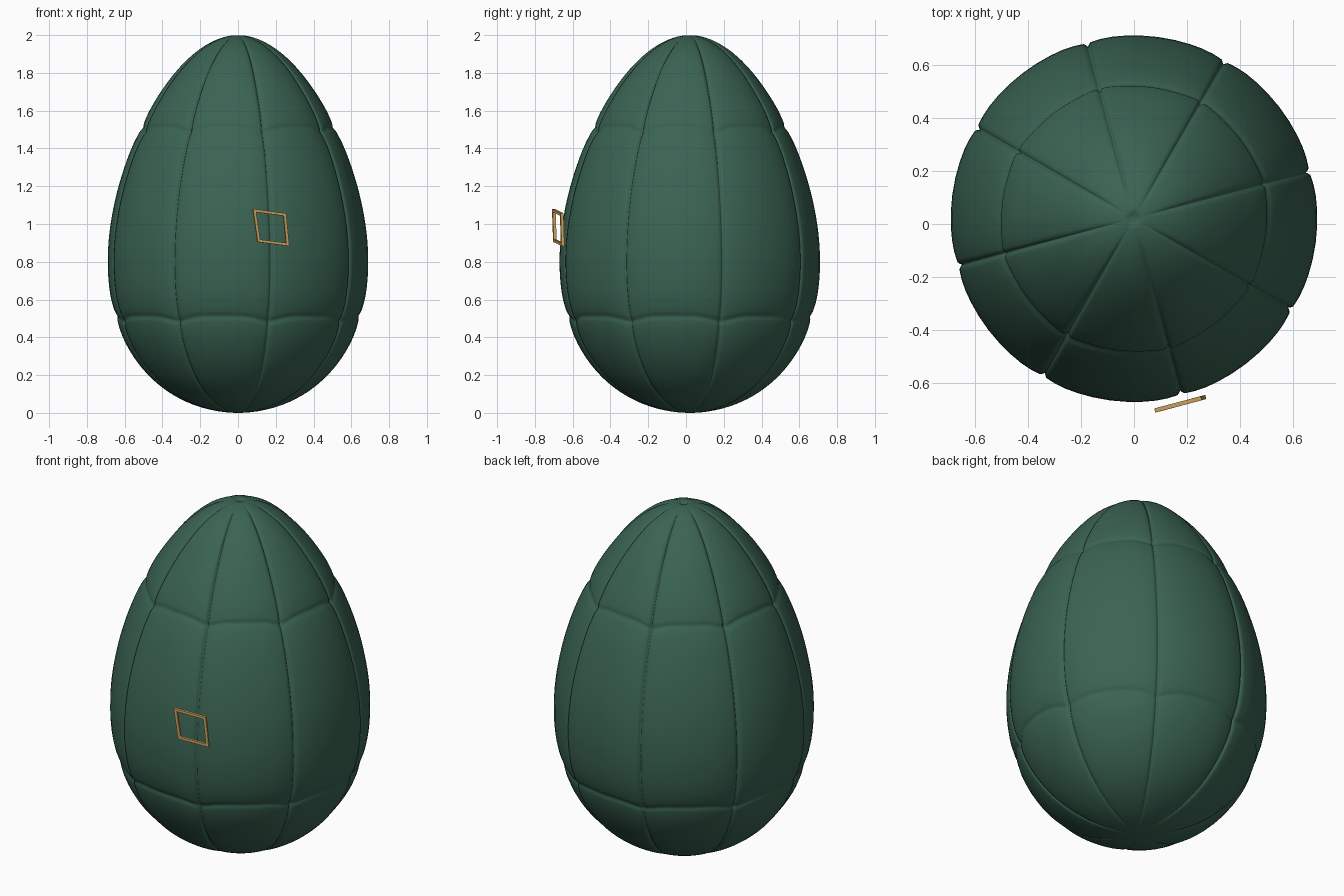
import bpy, bmesh, math
from mathutils import Vector

if "Cube" in bpy.data.objects:
    bpy.data.objects.remove(bpy.data.objects["Cube"])

PANELS = 8
SEAM_ANGLE = math.radians(15)
CENTRE_Y = 0.02


def material(name, rgb):
    m = bpy.data.materials.new(name)
    m.diffuse_color = (*rgb, 1)
    m.use_nodes = True
    m.node_tree.nodes["Principled BSDF"].inputs["Base Color"].default_value = m.diffuse_color
    return m


def finish(bm, name, mat, smooth):
    bmesh.ops.recalc_face_normals(bm, faces=bm.faces)
    mesh = bpy.data.meshes.new(name)
    bm.to_mesh(mesh)
    bm.free()
    mesh.materials.append(mat)
    for p in mesh.polygons:
        p.use_smooth = smooth
    ob = bpy.data.objects.new(name, mesh)
    bpy.context.collection.objects.link(ob)
    return ob


green = material("deep green", (0.042, 0.125, 0.085))
gold = material("gold", (0.62, 0.36, 0.11))


def egg_radius(z):
    t = z - 1
    return 0.675 * math.sqrt(max(0, 1 - t * t)) * (1 - 0.217 * t)


def dip(distance, width):
    return math.exp(-(distance / width) ** 2)


# Angles: rows crowd together around each vertical seam
steps = [0, 0.012, 0.025, 0.05, 0.1, 0.18, 0.27, 0.38, 0.5]
steps += [1 - s for s in reversed(steps[1:-1])]
columns = [(p + s, min(s, 1 - s)) for p in range(PANELS) for s in steps]

# Heights: even in latitude, plus extra rings around the two cross seams
heights = [1 - math.cos(math.pi * i / 72) for i in range(1, 72)]
heights = [h for h in heights if min(abs(h - 0.5), abs(h - 1.5)) > 0.05]
heights += [c + d * 0.008 for c in (0.5, 1.5) for d in range(-6, 7)]
heights.sort()

# Quilted egg shell with vertical grooves and softer cross seams
bm = bmesh.new()
rings = []
for h in heights:
    ring = []
    for a, edge in columns:
        near = min(abs(h - 0.5), abs(h - 1.5))
        wave = 0.012 - 0.026 * dip(edge, 0.16)
        z = h + wave * dip(near, 0.15)
        r = egg_radius(z)
        arc = edge * r * math.tau / PANELS
        pole = min(1, r / 0.15)
        r -= pole * (0.014 * dip(arc, 0.007) + 0.006 * dip(arc, 0.05))
        r -= 0.007 * dip(near, 0.014) + 0.007 * dip(near, 0.06)
        ang = SEAM_ANGLE + a * math.tau / PANELS
        ring.append(bm.verts.new((r * math.cos(ang), CENTRE_Y + r * math.sin(ang), z)))
    rings.append(ring)
n = len(columns)
for lo, hi in zip(rings, rings[1:]):
    for i in range(n):
        j = (i + 1) % n
        bm.faces.new((lo[i], lo[j], hi[j], hi[i]))
# Closed bottom and a small dimple at the top
for ring, z in ((rings[0], 0.0), (rings[-1], 1.975)):
    tip = bm.verts.new((0, CENTRE_Y, z))
    for i in range(n):
        bm.faces.new((ring[i], ring[(i + 1) % n], tip))
shell = finish(bm, "egg_shell", green, True)

# Thin four-sided frame standing just off the shell
corners = [Vector(c) for c in ((0.078, -0.702, 1.08), (0.253, -0.656, 1.056),
                               (0.270, -0.651, 0.883), (0.103, -0.696, 0.905))]
middle = sum(corners, Vector()) / 4
normal = (corners[1] - corners[0]).cross(corners[3] - corners[0]).normalized()
bm = bmesh.new()
loops = []
for scale, depth in ((1, -0.008), (1, 0.008), (0.83, 0.008), (0.83, -0.008)):
    loops.append([bm.verts.new(middle + (c - middle) * scale + normal * depth) for c in corners])
for k in range(4):
    a, b = loops[k], loops[(k + 1) % 4]
    for i in range(4):
        j = (i + 1) % 4
        bm.faces.new((a[i], a[j], b[j], b[i]))
finish(bm, "gold_frame", gold, False)
